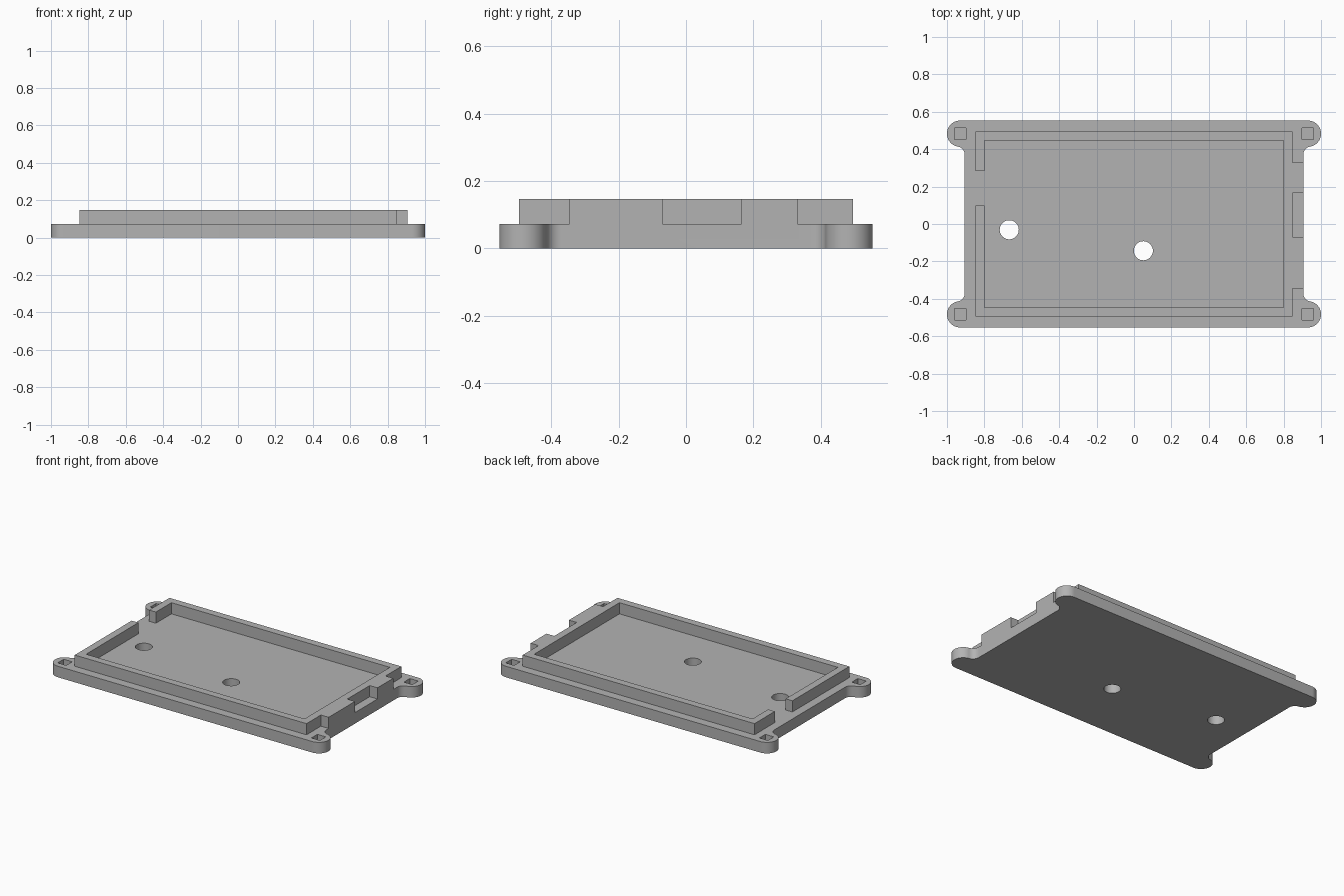
import bpy, bmesh, math
from math import pi, cos, sin, atan2

if "Cube" in bpy.data.objects:
    bpy.data.objects.remove(bpy.data.objects["Cube"])

PLATE_TOP, WALL_TOP = 0.073, 0.147
grey = bpy.data.materials.new("plain grey")
grey.diffuse_color = (0.45, 0.45, 0.45, 1)
grey.use_nodes = True
grey.node_tree.nodes["Principled BSDF"].inputs["Base Color"].default_value = grey.diffuse_color


def prism(name, outline, z0, z1):
    """Extrude a closed xy outline from z0 to z1."""
    bm = bmesh.new()
    face = bm.faces.new([bm.verts.new((x, y, z0)) for x, y in outline])
    top = bmesh.ops.extrude_face_region(bm, geom=[face])
    verts = [v for v in top["geom"] if isinstance(v, bmesh.types.BMVert)]
    bmesh.ops.translate(bm, vec=(0, 0, z1 - z0), verts=verts)
    bmesh.ops.recalc_face_normals(bm, faces=bm.faces)
    mesh = bpy.data.meshes.new(name)
    bm.to_mesh(mesh)
    bm.free()
    mesh.materials.append(grey)
    obj = bpy.data.objects.new(name, mesh)
    bpy.context.collection.objects.link(obj)
    return obj


def arc(cx, cy, r, a0, a1, n):
    return [(cx + r * cos(a0 + (a1 - a0) * i / n),
             cy + r * sin(a0 + (a1 - a0) * i / n)) for i in range(n + 1)]


def combine(target, other, operation):
    """Apply a boolean and remove the helper."""
    mod = target.modifiers.new(operation, 'BOOLEAN')
    mod.operation, mod.object, mod.solver = operation, other, 'EXACT'
    bpy.context.view_layer.objects.active = target
    bpy.ops.object.modifier_apply(modifier=mod.name)
    bpy.data.objects.remove(other)


# base plate: rounded corner ears blending into the short sides
EAR_X, EAR_Y, EAR_R = 0.93, 0.483, 0.07
FIL_X, FIL_Y, FIL_R = 0.95, 0.37, 0.045
lean = atan2(EAR_Y - FIL_Y, EAR_X - FIL_X)
quarter = arc(FIL_X, FIL_Y, FIL_R, pi, lean, 10)
quarter += arc(EAR_X, EAR_Y, EAR_R, lean - pi, pi / 2, 24)[1:]
top_half = quarter + [(-x, y) for x, y in reversed(quarter)]
tray = prism("tray", top_half + [(-x, -y) for x, y in top_half], 0, PLATE_TOP)

# raised rim: open on the left side, two tabs on the right side
W, D, WI, DI = 0.848, 0.495, 0.799, 0.446
rim = [(-W, 0.283), (-W, D), (W, D)]
for hi, lo in ((0.33, 0.165), (-0.07, -0.345)):
    rim += [(W, hi), (0.905, hi), (0.905, lo), (W, lo)]
rim += [(W, -D), (-W, -D), (-W, 0.10), (-WI, 0.10), (-WI, -DI),
        (WI, -DI), (WI, DI), (-WI, DI), (-WI, 0.283)]
combine(tray, prism("rim", rim, 0.03, WALL_TOP), 'UNION')

# round holes through the floor
for x, y in ((-0.667, -0.031), (0.05, -0.143)):
    hole = prism("hole_cutter", arc(x, y, 0.051, 0, 2 * pi, 40)[:-1], -0.1, 0.3)
    combine(tray, hole, 'DIFFERENCE')

# blind square pockets in the ears
s = 0.031
for sx in (-1, 1):
    for sy in (-1, 1):
        x, y = sx * 0.928, sy * EAR_Y
        square = [(x - s, y - s), (x + s, y - s), (x + s, y + s), (x - s, y + s)]
        combine(tray, prism("pocket_cutter", square, 0.022, 0.2), 'DIFFERENCE')

# smooth curved sides, crisp edges
bpy.ops.object.select_all(action='DESELECT')
tray.select_set(True)
bpy.context.view_layer.objects.active = tray
bpy.ops.object.shade_smooth_by_angle(angle=math.radians(30))
